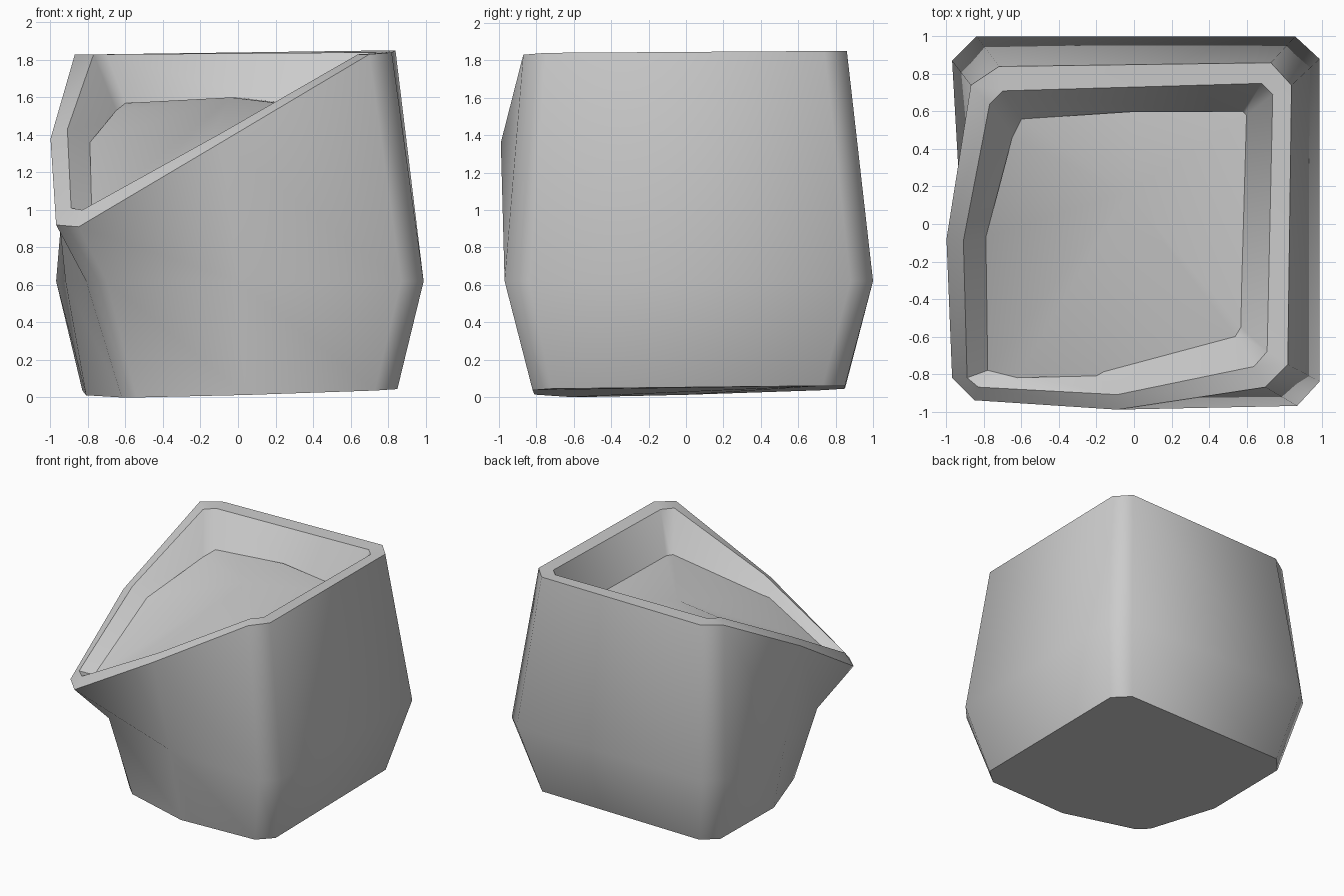
import bpy
import bmesh
import math
from mathutils import Vector

# Remove the default object only
default_cube = bpy.data.objects.get("Cube")
if default_cube:
    bpy.data.objects.remove(default_cube, do_unlink=True)

# Single flat colour
stone_grey = bpy.data.materials.new("stone_grey")
stone_grey.use_nodes = True
colour = (0.6, 0.6, 0.6, 1)
stone_grey.diffuse_color = colour
stone_grey.node_tree.nodes["Principled BSDF"].inputs["Base Color"].default_value = colour


def ring(bm, points):
    """Add one closed ring of vertices."""
    return [bm.verts.new(point) for point in points]


def bridge(bm, first, second):
    """Join two rings with a band of quads."""
    count = len(first)
    for i in range(count):
        j = (i + 1) % count
        bm.faces.new((first[i], first[j], second[j], second[i]))


def finish(bm, name, sharp_angle):
    """Turn the bmesh into a smooth-shaded object that keeps hard rims."""
    mesh = bpy.data.meshes.new(name)
    bm.to_mesh(mesh)
    bm.free()
    mesh.materials.append(stone_grey)
    obj = bpy.data.objects.new(name, mesh)
    bpy.context.collection.objects.link(obj)
    bpy.ops.object.select_all(action="DESELECT")
    obj.select_set(True)
    bpy.context.view_layer.objects.active = obj
    bpy.ops.object.shade_smooth_by_angle(angle=math.radians(sharp_angle))
    return obj


# Cross-sections, all starting at the back of the -x side and running
# along the back, the +x side, the front and the -x side
base = [(-.83, .73), (-.72, .85), (.73, .85), (.85, .73), (.85, -.72),
        (.73, -.82), (.04, -.81), (-.54, -.62), (-.62, -.54), (-.81, 0)]
belly = [(-.97, .87), (-.84, 1), (.86, 1), (.99, .88), (.99, -.84),
         (.87, -.97), (0, -.9), (-.7, -.7), (-.81, -.57), (-.92, 0)]
rim_outer = [(-.87, .74, 1.83), (-.72, .84, 1.83), (.73, .86, 1.85),
             (.84, .74, 1.85), (.82, -.75, 1.84), (.7, -.87, 1.83),
             (-.09, -.99, 1.36), (-.85, -.94, .91), (-.97, -.82, .92),
             (-1, -.08, 1.38)]
rim_inner = [(-.77, .64, 1.83), (-.7, .71, 1.83), (.68, .75, 1.84),
             (.74, .69, 1.84), (.71, -.68, 1.83), (.64, -.76, 1.83),
             (-.09, -.91, 1.41), (-.83, -.87, 1), (-.89, -.82, 1.01),
             (-.91, -.09, 1.43)]
fill_edge = [(-.65, .46, 1.53), (-.6, .56, 1.57), (.58, .6, 1.53),
             (.6, .58, 1.53), (.57, -.55, 1.53), (.54, -.6, 1.53),
             (-.2, -.81, 1.29), (-.62, -.82, 1.04), (-.78, -.78, .99),
             (-.79, -.07, 1.36)]

# Pot: base, swelling body, slanted rim and cavity wall
bm = bmesh.new()
base_ring = ring(bm, [(x, y, min(.06, max(0, .04 + .035 * (x + y)))) for x, y in base])
belly_ring = ring(bm, [(x, y, .62) for x, y in belly])
outer_ring = ring(bm, rim_outer)
inner_ring = ring(bm, rim_inner)
# The cavity wall runs a little below the edge of the filling
deep_ring = ring(bm, [Vector(a).lerp(Vector(b), 1.2) for a, b in zip(rim_inner, fill_edge)])
rings = [base_ring, belly_ring, outer_ring, inner_ring, deep_ring]
for lower, upper in zip(rings, rings[1:]):
    bridge(bm, lower, upper)
bm.faces.new(base_ring)
bmesh.ops.recalc_face_normals(bm, faces=bm.faces[:])
finish(bm, "pot", 50)

# Filling: sloping surface fanned around a low peak
bm = bmesh.new()
edge_points = fill_edge[:2] + [(0, .6, 1.6)] + fill_edge[2:]
edge = ring(bm, edge_points)
peak = bm.verts.new((-.04, .17, 1.6))
for i, vert in enumerate(edge):
    bm.faces.new((edge[(i + 1) % len(edge)], vert, peak))
finish(bm, "filling", 50)
